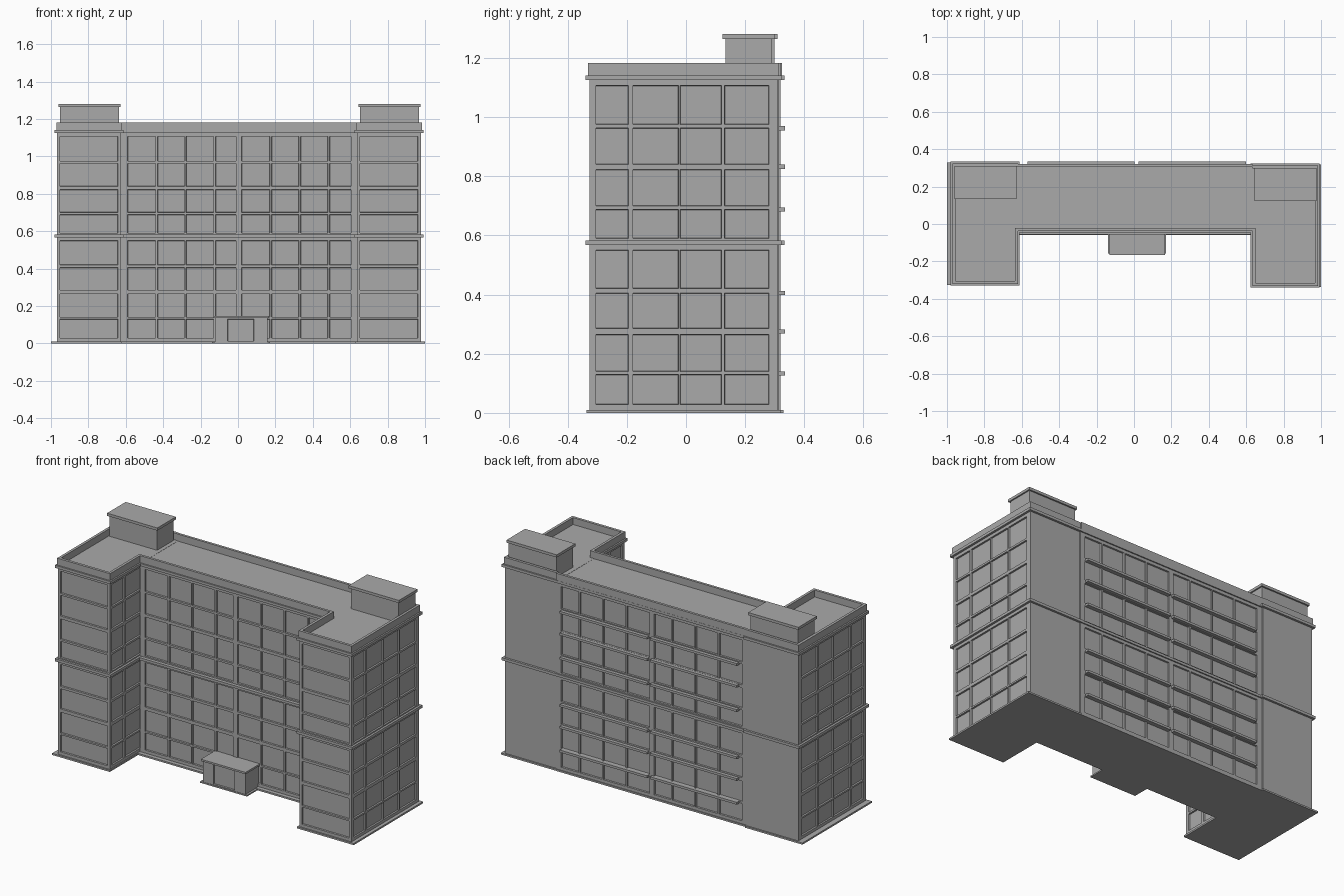
import bpy, bmesh
from mathutils import Vector

cube = bpy.data.objects.get("Cube")
if cube:
    bpy.data.objects.remove(cube, do_unlink=True)

grey = bpy.data.materials.new("concrete_grey")
grey.use_nodes = True
tone = (0.4, 0.4, 0.4, 1)
grey.diffuse_color = tone
bsdf = next(n for n in grey.node_tree.nodes if n.type == 'BSDF_PRINCIPLED')
bsdf.inputs["Base Color"].default_value = tone
bsdf.inputs["Roughness"].default_value = 0.8

ROOF, TOP, BELT = 1.14, 1.182, 0.567
STOREYS = [(.028, .13), (.14, .265), (.285, .405), (.42, .55),
           (.59, .688), (.70, .822), (.84, .963), (.975, 1.107)]


def finish(name, bm):
    mesh = bpy.data.meshes.new(name)
    bm.to_mesh(mesh)
    bm.free()
    mesh.materials.append(grey)
    obj = bpy.data.objects.new(name, mesh)
    bpy.context.collection.objects.link(obj)
    return obj


def add_box(bm, x, y, z):
    verts = bmesh.ops.create_cube(bm, size=1)["verts"]
    for v in verts:
        v.co = [lo + (c + .5) * (hi - lo) for c, (lo, hi) in zip(v.co, (x, y, z))]


def box(name, *boxes):
    bm = bmesh.new()
    for b in boxes:
        add_box(bm, *b)
    return finish(name, bm)


def facade(bm, start, along, length, columns, rows=STOREYS, height=ROOF):
    """Wall divided by its window edges; window cells are sunk inwards."""
    us = sorted({0, length, *[e for c in columns for e in c]})
    zs = sorted({0, height, *[e for r in rows for e in r]})
    grid = [[bm.verts.new(Vector((*start, z)) + Vector((*along, 0)) * u) for u in us] for z in zs]
    panes = []
    for j in range(len(zs) - 1):
        for i in range(len(us) - 1):
            f = bm.faces.new((grid[j][i], grid[j][i + 1], grid[j + 1][i + 1], grid[j + 1][i]))
            if (us[i], us[i + 1]) in columns and (zs[j], zs[j + 1]) in rows:
                panes.append(f)
    bm.normal_update()
    if panes:
        bmesh.ops.inset_individual(bm, faces=panes, thickness=.002, depth=-.009)


def walls(name, x, y, front=(), right=(), back=(), left=()):
    """Four outer walls; each column list runs left to right seen from outside."""
    bm = bmesh.new()
    w, d = x[1] - x[0], y[1] - y[0]
    facade(bm, (x[0], y[0]), (1, 0), w, front)
    facade(bm, (x[1], y[0]), (0, 1), d, right)
    facade(bm, (x[1], y[1]), (-1, 0), w, back)
    facade(bm, (x[0], y[1]), (0, -1), d, left)
    return finish(name, bm)


def flip(columns, length):
    return [(length - b, length - a) for a, b in columns]


def grow(span, m):
    return span[0] - m, span[1] + m


# Central block
cx, cy = (-.622, .634), (-.035, .315)
edges = [(-.59, -.44), (-.43, -.285), (-.278, -.13), (-.12, -.01),
         (.02, .17), (.18, .325), (.335, .48), (.49, .605)]
bays = [(a - cx[0], b - cx[0]) for a, b in edges]
walls("central_block", cx, cy, front=bays, back=flip(bays, cx[1] - cx[0]))
box("central_base", (cx, (-.06, .32), (0, .01)))
box("central_belt", (cx, (-.055, .322), (BELT, BELT + .015)))
box("central_cornice", (cx, (-.045, .322), (1.125, ROOF)))
box("central_parapet", (cx, (-.037, -.022), (ROOF, TOP)),
    (cx, (.306, .321), (ROOF, TOP)))

# Rear sunshade ledges between storeys
box("rear_ledges", *[((a, b), (.31, .335), (z - .007, z + .007))
                     for z in (.133, .275, .405, .687, .832, .962)
                     for a, b in ((-.57, .004), (.024, .6))])

# Two wings, the second a shifted copy with its inner and outer sides exchanged
side = [(.022, .132), (.147, .302), (.307, .447), (.457, .607)]
W, D = .342, .637
for label, x0, y0 in (("right", -.967, -.317), ("left", .637, -.327)):
    x, y = (x0, x0 + W), (y0, y0 + D)
    outer_left = label == "right"
    walls(label + "_wing", x, y, front=[(.015, W - .017)],
          right=side[:2] if outer_left else side,
          left=flip(side if outer_left else side[:2], D))
    base_x = (-1, x[1] + .006) if outer_left else (x[0] - .012, 1)
    box(label + "_wing_base", (base_x, grow(y, .009), (0, .01)))
    box(label + "_wing_belt", (grow(x, .013), grow(y, .013), (BELT, BELT + .016)))
    box(label + "_wing_cornice", (grow(x, .013), grow(y, .013), (1.125, ROOF + .001)))

    # Parapet, left open towards the central roof
    px, py, t, pz = grow(x, .004), grow(y, .004), .016, (ROOF, TOP)
    west, east = (px[0], px[0] + t), (px[1] - t, px[1])
    inner, outer = (east, west) if outer_left else (west, east)
    box(label + "_wing_parapet",
        (px, (py[0], py[0] + t), pz), (px, (py[1] - t, py[1]), pz),
        (outer, (py[0] + t, py[1] - t), pz),
        (inner, (py[0] + t, -.022), pz))

    # Rooftop plant room with overhanging cap
    rx, ry = (x0 + .016, x0 + .332), (y0 + .46, y0 + .617)
    box(label + "_roof_room", (rx, ry, (ROOF, 1.265)))
    box(label + "_roof_room_cap", (grow(rx, .008), grow(ry, .009), (1.264, 1.28)))

# Entrance porch with sunk door panels
bm = bmesh.new()
ex, ey = (-.122, .158), (-.155, -.03)
span, depth, door = ex[1] - ex[0], ey[1] - ey[0], [(.012, .13)]
facade(bm, (ex[0], ey[0]), (1, 0), span, [(.067, .207)], door, .136)
facade(bm, (ex[1], ey[0]), (0, 1), depth, [], door, .136)
facade(bm, (ex[0], ey[1]), (0, -1), depth, [], door, .136)
finish("entrance_porch", bm)
box("entrance_canopy", ((-.13, .166), (-.165, -.03), (.135, .146)))
box("entrance_step", ((-.14, .17), (-.158, -.03), (0, .008)))
